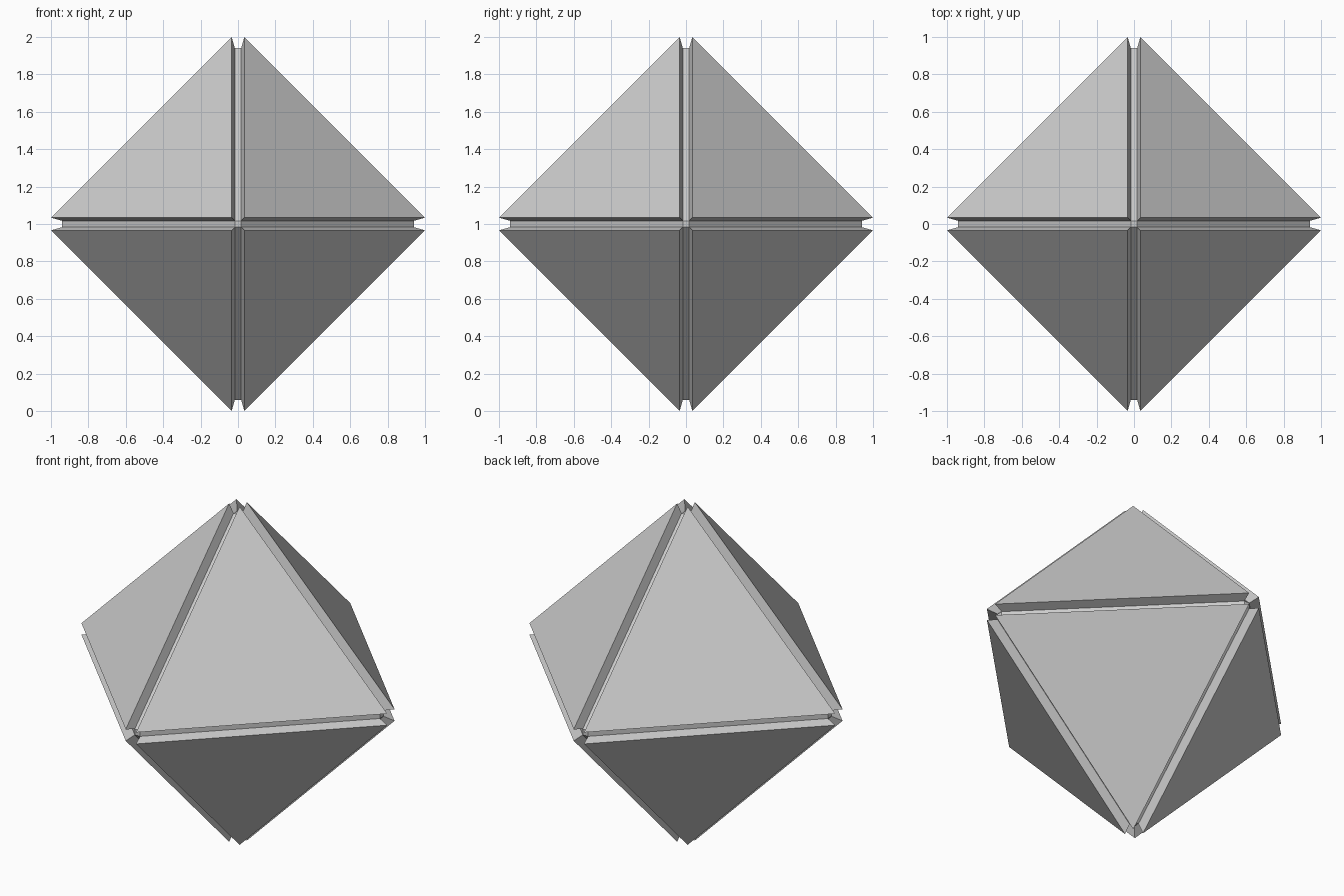
import bpy, bmesh
from math import radians
from itertools import product
from mathutils import Vector

if "Cube" in bpy.data.objects:
    bpy.data.objects.remove(bpy.data.objects["Cube"])

CORE = (0.94, 0.017)    # groove floor: tip distance, half width
PLATE = (1.0, 0.034)    # outer plate: tip distance, half gap


def corner(signs, axis, size):
    """Corner of an octant's triangle that points along the given axis."""
    return Vector([s * (size[0] if i == axis else size[1]) for i, s in enumerate(signs)])


bm = bmesh.new()

# Core: octahedron with narrow flat edges and square tips
for signs in product((-1, 1), repeat=3):
    for axis in range(3):
        bm.verts.new(corner(signs, axis, CORE))
bmesh.ops.convex_hull(bm, input=bm.verts[:])
bmesh.ops.dissolve_limit(bm, angle_limit=radians(1), verts=bm.verts[:], edges=bm.edges[:])
bmesh.ops.recalc_face_normals(bm, faces=bm.faces[:])

# Raised plates: extrude the eight big triangles, walls flaring to the grooves
panels = [f for f in bm.faces if len(f.verts) == 3]
plates = bmesh.ops.extrude_discrete_faces(bm, faces=panels)["faces"]
for plate in plates:
    for v in plate.verts:
        signs = [1 if c > 0 else -1 for c in v.co]
        axis = max(range(3), key=lambda i: abs(v.co[i]))
        v.co = corner(signs, axis, PLATE)

bmesh.ops.translate(bm, verts=bm.verts[:], vec=(0, 0, 1))
bmesh.ops.recalc_face_normals(bm, faces=bm.faces[:])
mesh = bpy.data.meshes.new("grooved_octahedron")
bm.to_mesh(mesh)
bm.free()
bpy.context.collection.objects.link(bpy.data.objects.new("grooved_octahedron", mesh))
